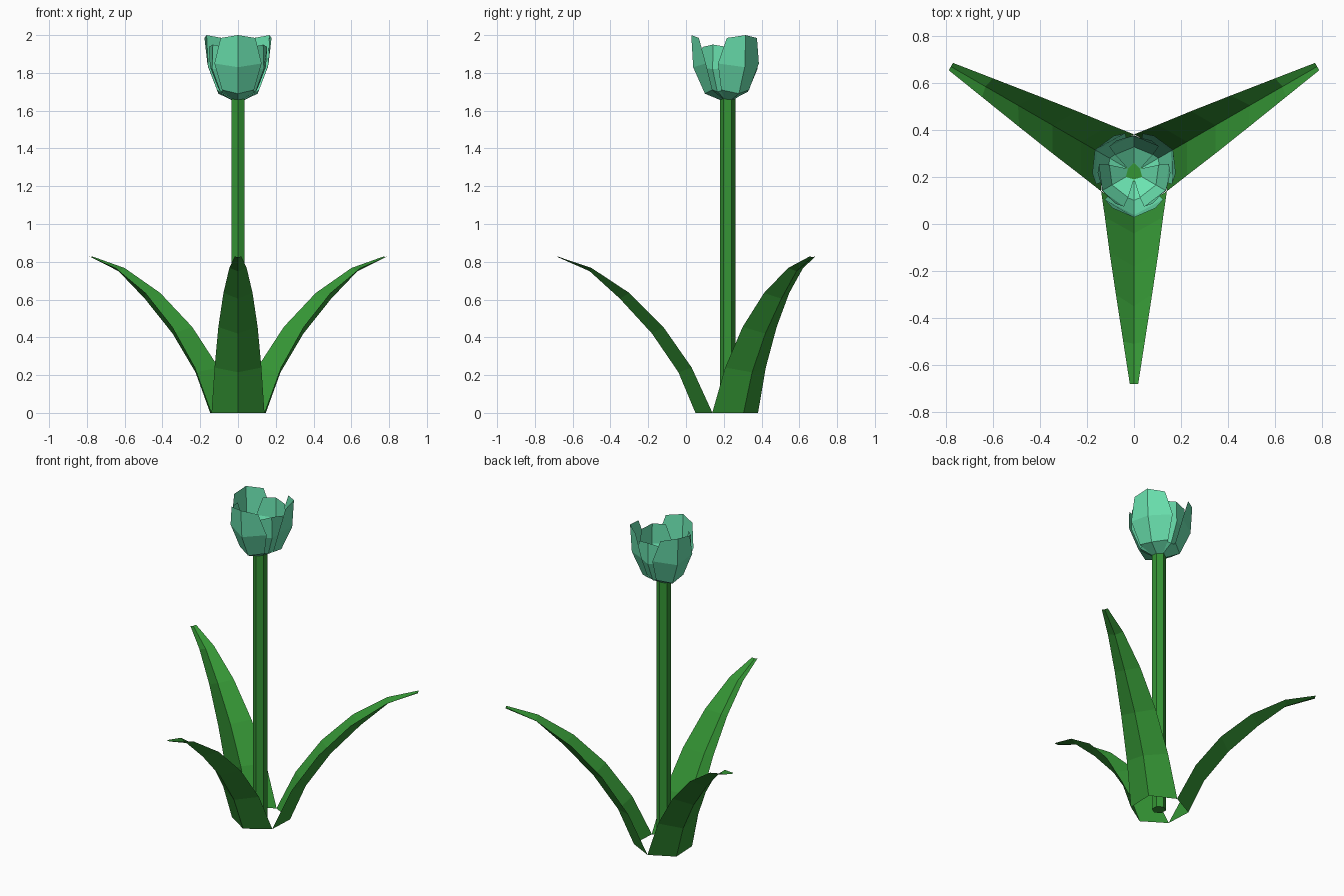
import bpy, bmesh, math

if "Cube" in bpy.data.objects:
    bpy.data.objects.remove(bpy.data.objects["Cube"])

CY = 0.22  # the stem stands a little behind the origin


def material(name, rgb):
    m = bpy.data.materials.new(name)
    m.diffuse_color = (*rgb, 1)
    m.use_nodes = True
    m.node_tree.nodes["Principled BSDF"].inputs["Base Color"].default_value = m.diffuse_color
    return m


green = material("leaf green", (0.035, 0.30, 0.035))
mint = material("petal mint", (0.145, 0.76, 0.43))


def finish(bm, name, mat):
    me = bpy.data.meshes.new(name)
    bm.to_mesh(me)
    bm.free()
    me.materials.append(mat)
    ob = bpy.data.objects.new(name, me)
    ob.location = (0, CY, 0)
    bpy.context.collection.objects.link(ob)
    return ob


def folded_blade(name, rows, angle, mat, outward=False):
    """Folded sheet; each row = keel radius, keel z, edge radius, edge z, half width."""
    a = math.radians(angle)
    c, s = math.cos(a), math.sin(a)
    bm = bmesh.new()
    grid = []
    for kr, kz, er, ez, w in rows:
        pts = [(er, w, ez), (kr, 0, kz), (er, -w, ez)]
        grid.append([bm.verts.new((r * c - t * s, r * s + t * c, z)) for r, t, z in pts])
    for lo, hi in zip(grid, grid[1:]):
        for j in range(2):
            f = [lo[j], lo[j + 1], hi[j + 1], hi[j]]
            bm.faces.new(f[::-1] if outward else f)
    finish(bm, name, mat)


# Six-sided stem
bm = bmesh.new()
ring = [bm.verts.new((0.041 * math.sin(k * math.pi / 3), 0.041 * math.cos(k * math.pi / 3), 0))
        for k in range(6)]
base = bm.faces.new(ring)
top = bmesh.ops.extrude_face_region(bm, geom=[base])["geom"]
bmesh.ops.translate(bm, vec=(0, 0, 1.665), verts=[v for v in top if isinstance(v, bmesh.types.BMVert)])
if base.is_valid is False or len(bm.faces) < 8:
    bm.faces.new(ring)
bmesh.ops.recalc_face_normals(bm, faces=bm.faces)
finish(bm, "stem", green)

# Three arching leaves
leaf = [(0.17, 0, 0.08, 0, 0.14), (0.26, 0.215, 0.19, 0.24, 0.124),
        (0.40, 0.42, 0.34, 0.455, 0.104), (0.57, 0.605, 0.52, 0.635, 0.077),
        (0.73, 0.75, 0.72, 0.767, 0.046), (0.90, 0.825, 0.90, 0.828, 0.018)]
# Outer and inner petals
outer = [(0.035, 1.655, 0.02, 1.66, 0.03), (0.12, 1.69, 0.08, 1.71, 0.085),
         (0.182, 1.83, 0.115, 1.85, 0.125), (0.192, 2.0, 0.152, 1.985, 0.092)]
inner = [(0.03, 1.66, 0.015, 1.665, 0.026), (0.108, 1.70, 0.075, 1.72, 0.08),
         (0.158, 1.82, 0.11, 1.83, 0.105), (0.154, 1.95, 0.135, 1.937, 0.076)]

for i, ang in enumerate((-90, 30, 150), 1):
    folded_blade(f"leaf_{i}", leaf, ang, green)
    folded_blade(f"outer_petal_{i}", outer, ang, mint, True)
    folded_blade(f"inner_petal_{i}", inner, ang + 60, mint, True)
